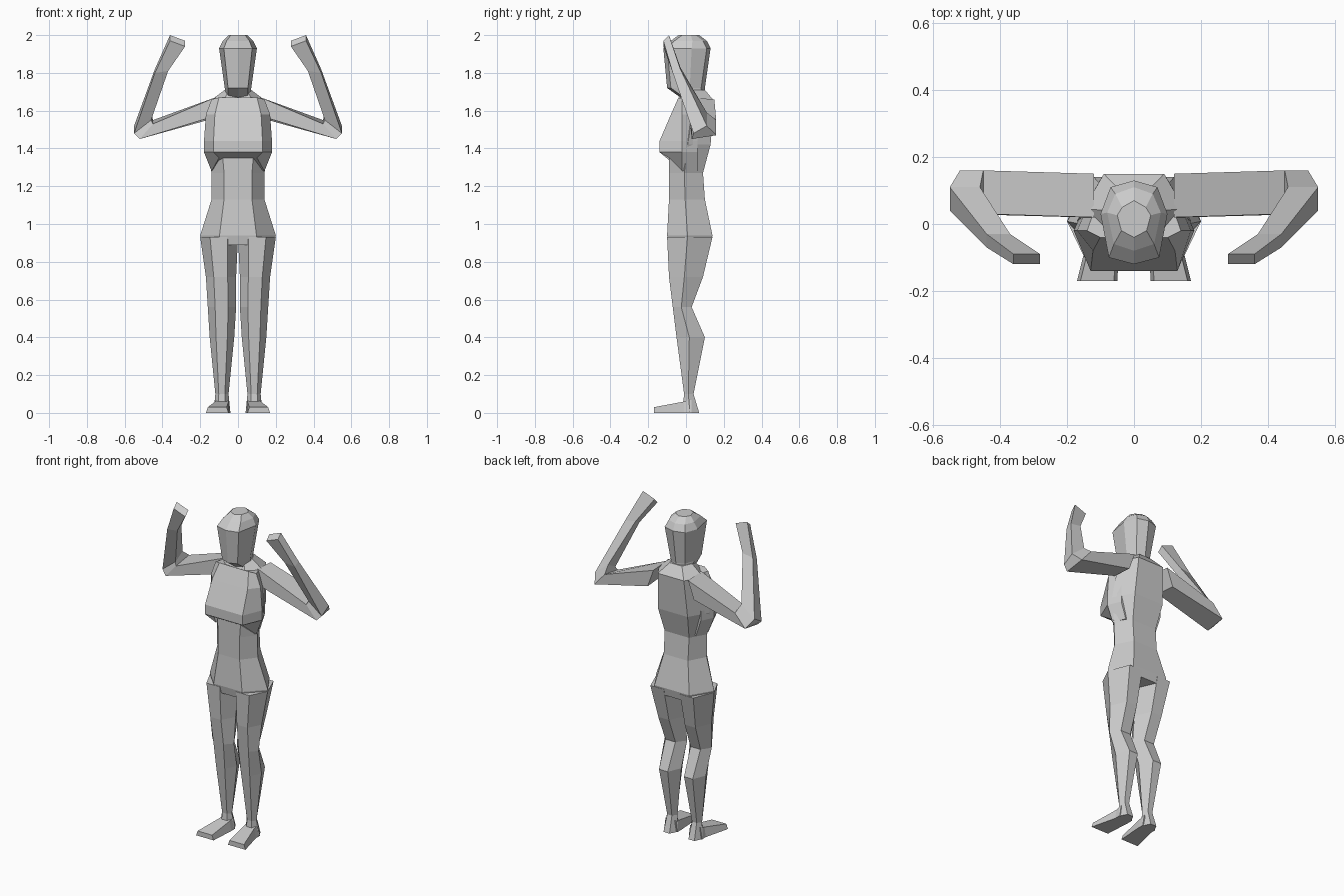
import bpy
import bmesh

# Remove the default cube only
cube = bpy.data.objects.get("Cube")
if cube:
    bpy.data.objects.remove(cube, do_unlink=True)

# Single plain grey material
grey = bpy.data.materials.new("plain grey")
grey.use_nodes = True
grey.diffuse_color = (.6, .6, .6, 1)
shader = grey.node_tree.nodes["Principled BSDF"]
shader.inputs["Base Color"].default_value = grey.diffuse_color


def loft(name, section, rows, mirrored=False):
    """Skin the sections described by the rows and cap both ends."""
    bm = bmesh.new()
    loops = [[bm.verts.new(point) for point in section(*row)] for row in rows]
    count = len(loops[0])
    for lower, upper in zip(loops, loops[1:]):
        for i in range(count):
            j = (i + 1) % count
            bm.faces.new((lower[i], lower[j], upper[j], upper[i]))
    bm.faces.new(loops[0])
    bm.faces.new(loops[-1])
    bmesh.ops.recalc_face_normals(bm, faces=bm.faces)
    mesh = bpy.data.meshes.new(name)
    bm.to_mesh(mesh)
    bm.free()
    mesh.materials.append(grey)
    obj = bpy.data.objects.new(name, mesh)
    bpy.context.collection.objects.link(obj)
    if mirrored:
        modifier = obj.modifiers.new("other side", "MIRROR")
        modifier.use_mirror_merge = False


def blend(start, end, share):
    return start + (end - start) * share


def symmetric(half):
    """Close a front-to-back half outline with its reflection in x."""
    return half + [(-x, y, z) for x, y, z in reversed(half) if x > 0]


def torso_section(z, width, front, back):
    return symmetric([
        (blend(.03, width, .4), front, z),
        (width, blend(front, back, .45), z),
        (width * .6, back, z),
    ])


def chest_section(z, width, front, side_drop):
    side_z = z - side_drop
    return symmetric([
        (width * .72, front, z),
        (width, -.02, side_z),
        (width * .8, .06, side_z),
    ])


def head_section(z, width, front, back):
    return symmetric([
        (0, front, z),
        (width * .75, front + .02, z),
        (width, blend(front, back, .6), z),
        (width * .7, back - .02, z),
        (0, back, z),
    ])


def leg_section(z, inner, outer, front, back):
    near, far = blend(inner, outer, .28), blend(inner, outer, .74)
    middle = blend(front, back, .45)
    return [
        (near, front, z), (far, front, z), (outer, middle, z),
        (far, back, z), (near, back, z), (inner, middle, z),
    ]


def foot_section(y, inner, outer, top):
    bevel = .01
    return [
        (inner, y, 0), (outer, y, 0),
        (outer - bevel, y, top), (inner + bevel, y, top),
    ]


def arm_section(inner, outer, front, depth, rise):
    """Four-sided section: a front edge and its copy set back and raised."""
    (inner_x, inner_z), (outer_x, outer_z) = inner, outer
    back = front + depth
    return [
        (inner_x, front, inner_z), (inner_x, back, inner_z + rise),
        (outer_x, back, outer_z + rise), (outer_x, front, outer_z),
    ]


# Torso from hips to neck base
loft("torso", torso_section, [
    (.89, .19, -.09, .13),
    (.94, .2, -.1, .14),
    (1.13, .14, -.09, .1),
    (1.27, .14, -.09, .09),
    (1.42, .17, -.09, .13),
    (1.65, .15, -.04, .15),
    (1.71, .07, -.01, .1),
])

# Chest with a sloping front and an undercut lower edge
loft("chest", chest_section, [
    (1.35, .14, -.09, .07),
    (1.38, .18, -.14, 0),
    (1.44, .18, -.14, 0),
    (1.58, .17, -.08, 0),
    (1.67, .14, -.04, .01),
])

# Head tapering to the chin
loft("head", head_section, [
    (1.67, .07, -.03, .1),
    (1.72, .07, -.1, .1),
    (1.93, .1, -.12, .13),
    (1.97, .08, -.08, .11),
    (2, .05, -.04, .07),
])

# Legs from hip to heel
loft("legs", leg_section, [
    (.93, 0, .2, -.1, .14),
    (.72, .01, .17, -.09, .09),
    (.56, .01, .16, -.07, .03),
    (.4, .02, .15, -.05, .1),
    (.1, .05, .12, -.01, .04),
    (0, .04, .13, -.02, .07),
], mirrored=True)

# Feet flaring toward the toes
loft("feet", foot_section, [
    (.03, .04, .13, .07),
    (-.01, .04, .13, .06),
    (-.17, .05, .17, .03),
], mirrored=True)

# Arms from shoulder through elbow and wrist to the raised end
loft("arms", arm_section, [
    ((.12, 1.67), (.16, 1.56), .02, .13, -.01),
    ((.45, 1.53), (.52, 1.45), .03, .13, .02),
    ((.46, 1.55), (.55, 1.48), .04, .07, .04),
    ((.37, 1.81), (.44, 1.8), -.07, .04, .02),
    ((.28, 1.94), (.36, 1.97), -.12, .03, .03),
], mirrored=True)
